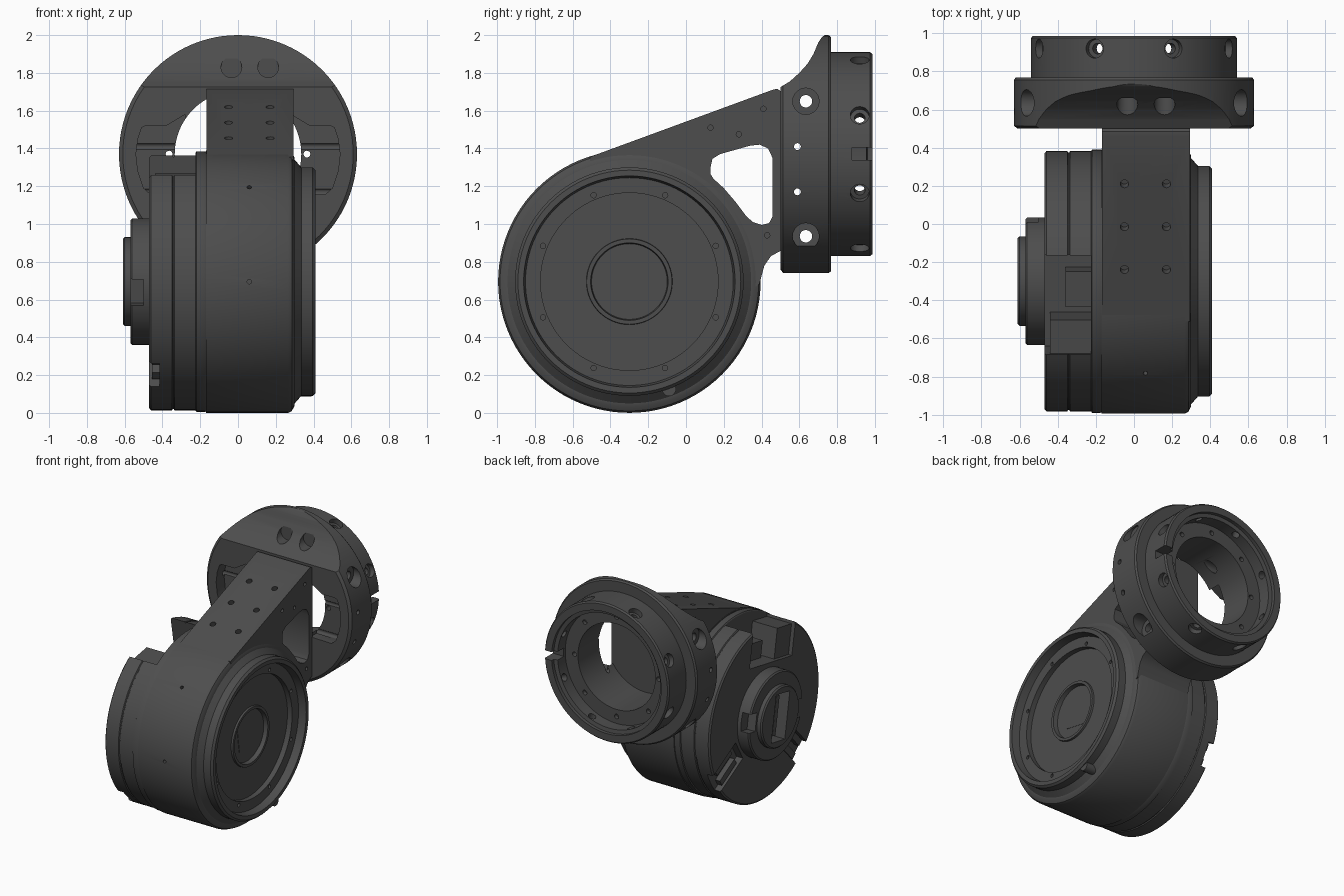
import bpy, bmesh
from math import cos, sin, pi, radians
from mathutils import Vector

if "Cube" in bpy.data.objects:
    bpy.data.objects.remove(bpy.data.objects["Cube"])

DY, DZ = -0.30, 0.695      # drum axis (runs along x)
RZ = 1.37                  # ring axis height (runs along y)
mat = bpy.data.materials.new("charcoal")
mat.diffuse_color = (0.075, 0.075, 0.075, 1)
mat.use_nodes = True
mat.node_tree.nodes["Principled BSDF"].inputs["Base Color"].default_value = mat.diffuse_color


def finish(name, bm):
    bmesh.ops.recalc_face_normals(bm, faces=bm.faces[:])
    me = bpy.data.meshes.new(name)
    bm.to_mesh(me)
    bm.free()
    me.materials.append(mat)
    ob = bpy.data.objects.new(name, me)
    bpy.context.collection.objects.link(ob)
    return ob


def lathe(name, prof, axis, n=96, closed=False):
    """Revolve (radius, position) pairs round the drum or ring axis; capped, or closed into a tube."""
    bm = bmesh.new()
    rings = []
    for r, t in prof:
        ring = []
        for i in range(n):
            c, s = r * cos(2 * pi * i / n), r * sin(2 * pi * i / n)
            ring.append(bm.verts.new((t, DY + c, DZ + s) if axis == 'X' else (c, t, RZ + s)))
        rings.append(ring)
    pairs = list(zip(rings, rings[1:]))
    if closed:
        pairs.append((rings[-1], rings[0]))
    else:
        bm.faces.new(rings[0])
        bm.faces.new(rings[-1])
    for a, b in pairs:
        for i in range(n):
            j = (i + 1) % n
            bm.faces.new((a[i], a[j], b[j], b[i]))
    return finish(name, bm)


def prism(name, pts, t0, t1, axis='X'):
    """Extrude a 2D outline along x (y,z points) or along y (x,z points)."""
    bm = bmesh.new()
    ends = [[bm.verts.new((t, a, b) if axis == 'X' else (a, t, b)) for a, b in pts] for t in (t0, t1)]
    bm.faces.new(ends[0])
    bm.faces.new(ends[1])
    for i in range(len(pts)):
        j = (i + 1) % len(pts)
        bm.faces.new((ends[0][i], ends[0][j], ends[1][j], ends[1][i]))
    return finish(name, bm)


def rod(p0, p1, r, name="cutter", n=20):
    p0, p1 = Vector(p0), Vector(p1)
    bm = bmesh.new()
    bmesh.ops.create_cone(bm, cap_ends=True, segments=n, radius1=r, radius2=r, depth=(p1 - p0).length)
    q = Vector((0, 0, 1)).rotation_difference(p1 - p0)
    for v in bm.verts:
        v.co = q @ v.co + (p0 + p1) / 2
    return finish(name, bm)


def box(x0, x1, y0, y1, z0, z1):
    return prism("cutter", [(y0, z0), (y1, z0), (y1, z1), (y0, z1)], x0, x1)


def spoke(u0, u1, v0, v1, deg):
    """Rectangle on the drum face, u outwards along deg, v across."""
    c, s = cos(radians(deg)), sin(radians(deg))
    return [(DY + u * c - v * s, DZ + u * s + v * c) for u, v in ((u0, v0), (u1, v0), (u1, v1), (u0, v1))]


def cut(ob, cutters):
    for c in cutters:
        c.hide_render = True
        m = ob.modifiers.new("cut", 'BOOLEAN')
        m.operation, m.solver, m.object = 'DIFFERENCE', 'EXACT', c
    dg = bpy.context.evaluated_depsgraph_get()
    me = bpy.data.meshes.new_from_object(ob.evaluated_get(dg))
    ob.modifiers.clear()
    ob.data = me
    for c in cutters:
        bpy.data.objects.remove(c)


# Main drum with lip and recessed face
drum = lathe("drum_housing", [
    (.695, -.17), (.695, .265), (.685, .285), (.66, .298), (.645, .30), (.605, .335), (.605, .395),
    (.59, .41), (.56, .41), (.55, .35), (.47, .35), (.47, .31), (.228, .31), (.226, .325),
    (.205, .325), (.20, .29)], 'X')
bolts = [22.5 + 45 * i for i in range(8)]
holes = [rod((.33, DY + .495 * cos(radians(a)), DZ + .495 * sin(radians(a))),
             (.45, DY + .495 * cos(radians(a)), DZ + .495 * sin(radians(a))), .014) for a in bolts]
for a in (134, 180, 226):
    d = Vector((0, cos(radians(a)), sin(radians(a))))
    o = Vector((.06, DY, DZ))
    holes.append(rod(o + d * .65, o + d * .72, .012))
cut(drum, holes)
rod((.30, -.09, .125), (.39, -.09, .125), .037, "locating_pin")

# Tapered arm from drum to ring, with triangular window
arm = prism("arm", [(-.51, 1.355), (.465, 1.713), (.485, 1.715), (.505, 1.70), (.505, .86), (.45, .83),
                    (.415, .78), (.388, .68), (.1, .5), (-.4, .6)], -.168, .293)
window = prism("cutter", [(.13, 1.30), (.14, 1.345), (.18, 1.37), (.34, 1.415), (.39, 1.42), (.435, 1.40),
                          (.458, 1.35), (.458, 1.04), (.44, 1.005), (.40, .995), (.355, 1.01), (.32, 1.04),
                          (.26, 1.12), (.2, 1.19), (.145, 1.24), (.13, 1.265)], -.5, .6)
holes = [window]
for y in (.21, -.015, -.24):
    z = 1.349 + (y + .535) * .364
    for x in (-.05, .17):
        holes.append(rod((x, y + .02, z - .055), (x, y - .02, z + .055), .022))
for y, z in ((.13, 1.51), (.28, 1.475), (.41, 1.61), (.43, .94)):
    holes += [rod((.25, y, z), (.4, y, z), .014), rod((-.3, y, z), (-.13, y, z), .014)]
cut(arm, holes)

# Large mounting ring with sloped crown, side pockets and cross holes
ring = lathe("mounting_ring", [(.335, .50), (.61, .50), (.63, .515), (.63, .755), (.62, .768), (.335, .768)],
             'Y', closed=True)
pocket = [(.28, 1.16), (.46, 1.155), (.50, 1.19), (.53, 1.28), (.54, 1.37), (.53, 1.45), (.51, 1.51),
          (.49, 1.52), (.38, 1.52), (.28, 1.58)]
holes = [prism("cutter", [(.4, 1.725), (.5, 1.725), (.55, 1.755), (.60, 1.80), (.645, 1.85), (.675, 1.90),
                          (.70, 1.96), (.72, 1.99), (.75, 2.01), (.75, 2.1), (.4, 2.1)], -.8, .8)]
for s in (-1, 1):
    holes.append(prism("cutter", [(s * x, z) for x, z in pocket], .4, .60, 'Y'))
    holes.append(rod((s * .365, .5, RZ), (s * .365, .8, RZ), .018))
    for z, x in ((1.65, .51), (.935, .40)):
        holes.append(rod((s * x, .635, z), (s * .8, .635, z), .07))
        holes.append(rod((-s * .03, .635, z), (s * .8, .635, z), .033))
    for z in (1.41, 1.17):
        holes.append(rod((s * .25, .59, z), (s * .8, .59, z), .018))
for x in (-.035, .16):
    holes.append(rod((x, .53, 1.83), (x, .66, 1.83), .055))
cut(ring, holes)

# Rear collar: shallow seat with bolt holes, radial holes and one side notch
collar = lathe("rear_collar", [(.335, .768), (.54, .768), (.54, .975), (.53, .987), (.475, .987), (.475, .96),
                               (.445, .955), (.445, .86), (.335, .86)], 'Y', closed=True)
holes = [box(.38, .62, .88, 1.1, 1.34, 1.405), rod((.365, .7, RZ), (.365, .9, RZ), .018)]
holes.append(rod((-.365, .7, RZ), (-.365, .9, RZ), .018))
for a in bolts:
    d = Vector((cos(radians(a)), 0, sin(radians(a))))
    o = Vector((0, .92, RZ))
    holes += [rod(o + d * .38, o + d * .6, .028), rod(o + d * .50, o + d * .6, .05)]
    p = Vector((.39 * cos(radians(a + 22.5)), .83, RZ + .39 * sin(radians(a + 22.5))))
    if abs(p.z - RZ) > .1:
        holes.append(rod(p, p + Vector((0, .08, 0)), .018))
cut(collar, holes)

# Motor cover: disc with a deep top slot and shallow lower slots
cover = lathe("motor_cover", [(.685, -.165), (.69, -.175), (.69, -.22), (.682, -.225), (.682, -.335), (.675, -.34),
                              (.675, -.345), (.682, -.35), (.682, -.46), (.67, -.47)], 'X')
holes = [prism("cutter", spoke(.37, .8, -.25, .28, 100), -.6, -.225)]
for a in (-30, 227):
    holes.append(prism("cutter", spoke(.36, .8, -.09, .09, a), -.6, -.415))
cut(cover, holes)

# Blocks seated in the slots
prism("slot_step", spoke(.36, .60, .10, .285, 100), -.44, -.2)
prism("slot_bridge", spoke(.30, .50, -.14, .05, 100), -.36, -.2)
for i, a in enumerate((-30, 227)):
    for j, v in enumerate((-.08, .03)):
        prism(f"slot_rail_{i}_{j}", spoke(.42, .63, v, v + .05, a), -.455, -.4)

# Stepped rear hub with an open connector slot
hub = lathe("rear_hub", [(.335, -.2), (.335, -.56), (.325, -.57), (.235, -.57), (.235, -.60), (.225, -.61)], 'X')
holes = [prism("cutter", spoke(-.18, .18, -.085, .085, 100), -.7, -.49)]
for a in (10, 190):
    holes.append(prism("cutter", spoke(.25, .4, -.07, .07, a), -.7, -.50))
cut(hub, holes)
prism("connector_bar", spoke(-.15, .15, -.02, .02, 100), -.57, -.48)

for ob in bpy.context.collection.objects:
    ob.select_set(True)
    bpy.context.view_layer.objects.active = ob
bpy.ops.object.shade_smooth_by_angle(angle=radians(30))
